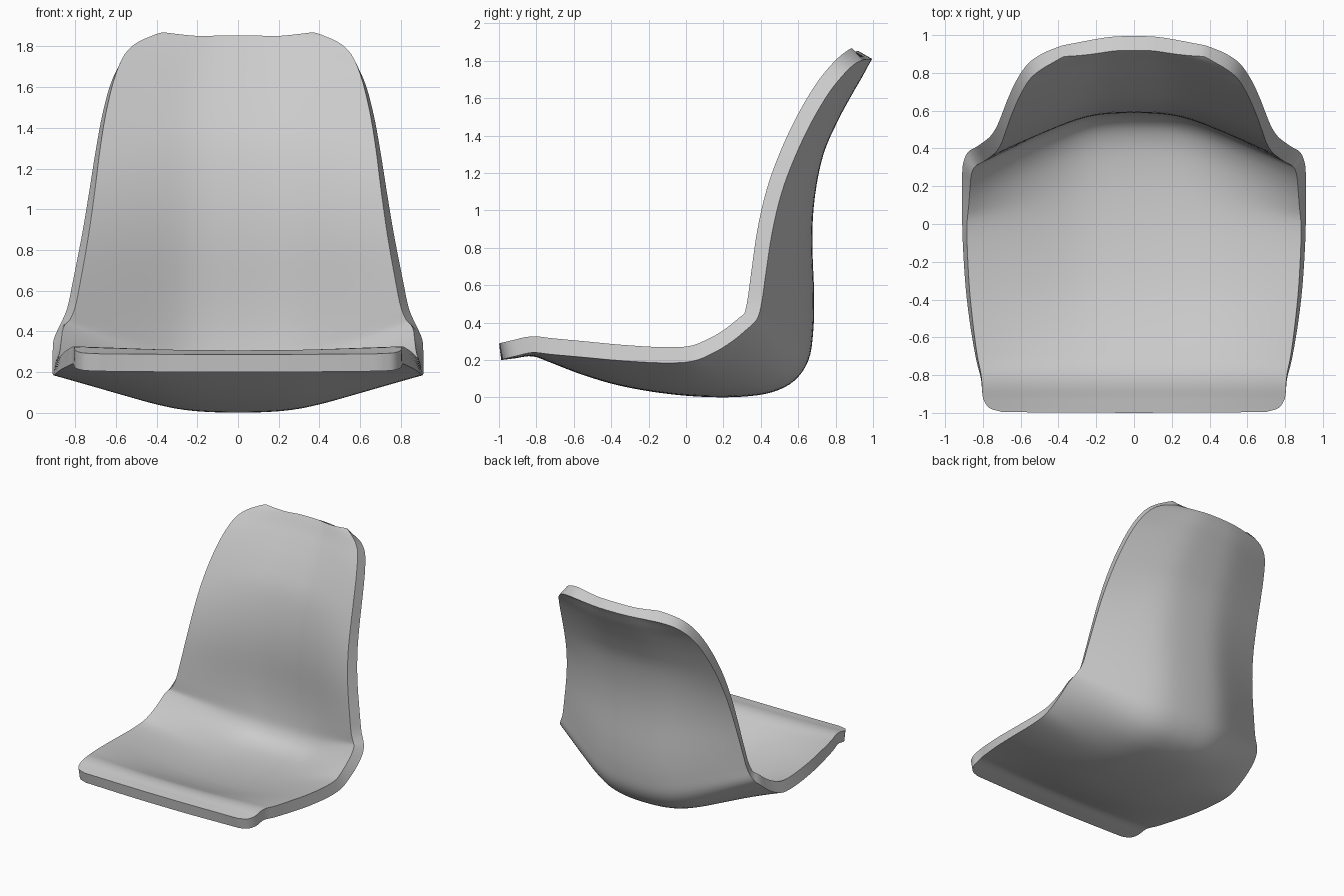
import bpy, math
from mathutils import Vector

if "Cube" in bpy.data.objects:
    bpy.data.objects.remove(bpy.data.objects["Cube"])

# Outer-surface stations from front lip to top: centre y, z, then edge x, y, z
STATIONS = [
    (-.988, .200, .70, -.980, .205), (-.965, .203, .765, -.957, .210),
    (-.91, .210, .80, -.905, .222), (-.82, .220, .81, -.82, .240),
    (-.72, .185, .835, -.72, .230), (-.55, .120, .865, -.55, .215),
    (-.35, .062, .89, -.35, .197), (-.12, .022, .905, -.13, .185),
    (.10, .003, .91, .03, .193), (.30, .004, .91, .14, .235),
    (.46, .028, .91, .24, .295), (.58, .090, .905, .32, .360),
    (.655, .20, .88, .38, .420), (.68, .35, .84, .405, .510),
    (.685, .55, .81, .425, .650), (.675, .85, .765, .46, .880),
    (.69, 1.08, .73, .51, 1.09), (.735, 1.30, .70, .58, 1.28),
    (.81, 1.475, .665, .67, 1.47), (.885, 1.615, .62, .765, 1.63),
    (.94, 1.71, .56, .85, 1.735), (.975, 1.775, .48, .905, 1.785),
    (.995, 1.81, .38, .945, 1.805),
]
STEPS, HALF, THICK = 4, 20, .087


def catmull(a, b, c, d, t):
    return .5 * (2*b + (c-a)*t + (2*a - 5*b + 4*c - d)*t*t + (3*b - a - 3*c + d)*t**3)


def dish(u):
    """Cross-section: flat in the middle, rising straight towards the sides."""
    f = lambda q: .09 * math.log(1 + math.exp((q - .32) / .09))
    return (f(abs(u)) - f(0)) / (f(1) - f(0))


# Smoothly interpolate the stations
pts = [Vector(s) for s in STATIONS]
pts = [2*pts[0] - pts[1]] + pts + [2*pts[-1] - pts[-2]]
rows = [catmull(*pts[i:i+4], k / STEPS) for i in range(len(pts) - 3) for k in range(STEPS)]
rows.append(pts[-2])

# Loft the outer surface as a grid
n = 2 * HALF + 1
verts, faces = [], []
for cy, cz, ex, ey, ez in rows:
    for j in range(n):
        u = j / HALF - 1
        s = dish(u)
        verts.append((u * ex, cy + s * (ey - cy), cz + s * (ez - cz)))
for i in range(len(rows) - 1):
    for j in range(n - 1):
        a = i * n + j
        faces.append((a, a + 1, a + n + 1, a + n))

mesh = bpy.data.meshes.new("seat_shell")
mesh.from_pydata(verts, [], faces)
shell = bpy.data.objects.new("seat_shell", mesh)
bpy.context.collection.objects.link(shell)

# Thicken towards the sitting side, keep the rim crisp
solid = shell.modifiers.new("thickness", "SOLIDIFY")
solid.thickness = THICK
solid.offset = 1
bpy.context.view_layer.objects.active = shell
shell.select_set(True)
bpy.ops.object.modifier_apply(modifier=solid.name)
bpy.ops.object.shade_smooth_by_angle(angle=math.radians(40))
